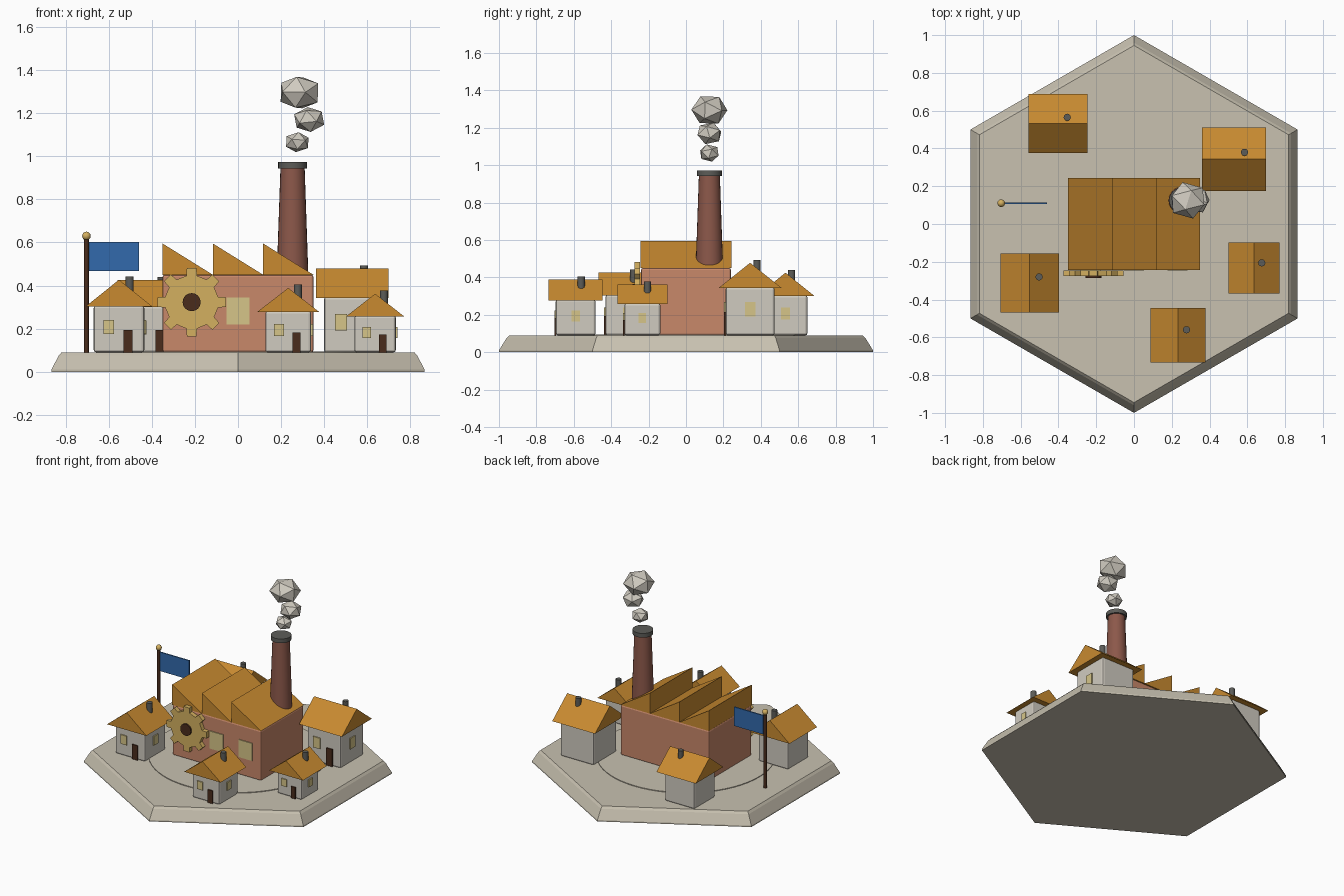
import bpy, bmesh, math
from mathutils import Matrix, Vector

cube = bpy.data.objects.get("Cube")
if cube:
    bpy.data.objects.remove(cube, do_unlink=True)


def material(name, rgb):
    """Flat colour from sRGB bytes, stored as linear."""
    lin = [((c / 255 + 0.055) / 1.055) ** 2.4 for c in rgb] + [1]
    m = bpy.data.materials.new(name)
    m.use_nodes = True
    m.diffuse_color = lin
    m.node_tree.nodes["Principled BSDF"].inputs["Base Color"].default_value = lin
    return m


stone = material("stone", (200, 193, 176))
plaster = material("plaster", (208, 203, 192))
roof_tile = material("roof_tile", (200, 138, 48))
brick = material("brick", (200, 136, 106))
chimney_brick = material("chimney_brick", (140, 88, 74))
iron = material("iron", (92, 92, 88))
brass = material("brass", (212, 176, 96))
wood = material("dark_wood", (74, 44, 28))
glass = material("lit_window", (214, 197, 136))
cloth = material("blue_cloth", (50, 106, 172))


def finish(name, bm, mat, loc=(0, 0, 0), smooth=False):
    bmesh.ops.recalc_face_normals(bm, faces=bm.faces)
    me = bpy.data.meshes.new(name)
    bm.to_mesh(me)
    bm.free()
    me.materials.append(mat)
    ob = bpy.data.objects.new(name, me)
    ob.location = loc
    bpy.context.collection.objects.link(ob)
    if smooth:
        bpy.ops.object.select_all(action="DESELECT")
        ob.select_set(True)
        bpy.context.view_layer.objects.active = ob
        bpy.ops.object.shade_smooth_by_angle(angle=math.radians(35))
    return ob


def box(name, mat, center, size, bevel=0):
    bm = bmesh.new()
    bmesh.ops.create_cube(bm, size=1)
    bmesh.ops.scale(bm, vec=size, verts=bm.verts)
    if bevel:
        bmesh.ops.bevel(bm, geom=bm.edges[:], offset=bevel, segments=2,
                        profile=0.5, affect="EDGES")
    return finish(name, bm, mat, center)


def cylinder(name, mat, base, r1, r2, height, sides=24, rot=None):
    """Cone or cylinder standing on its base point."""
    bm = bmesh.new()
    bmesh.ops.create_cone(bm, cap_ends=True, segments=sides, radius1=r1, radius2=r2,
                          depth=height, matrix=Matrix.Translation((0, 0, height / 2)))
    if rot:
        bmesh.ops.transform(bm, matrix=rot, verts=bm.verts)
    return finish(name, bm, mat, base, smooth=True)


def prism(name, mat, profile, depth, loc, turn=0):
    """XZ profile extruded along Y, centred, then turned about Z."""
    bm = bmesh.new()
    face = bm.faces.new([bm.verts.new((x, -depth / 2, z)) for x, z in profile])
    out = bmesh.ops.extrude_face_region(bm, geom=[face])
    moved = [v for v in out["geom"] if isinstance(v, bmesh.types.BMVert)]
    bmesh.ops.translate(bm, vec=(0, depth, 0), verts=moved)
    bmesh.ops.rotate(bm, matrix=Matrix.Rotation(turn, 3, "Z"), verts=bm.verts)
    return finish(name, bm, mat, loc)


# Hexagonal base with sloping sides and a softened rim
GROUND = 0.09
bm = bmesh.new()
rings = []
for radius, z in ((1, 0), (1, 0.01), (0.96, 0.075), (0.945, GROUND)):
    rings.append([bm.verts.new((radius * math.sin(i * math.pi / 3),
                                radius * math.cos(i * math.pi / 3), z)) for i in range(6)])
for low, high in zip(rings, rings[1:]):
    for i in range(6):
        j = (i + 1) % 6
        bm.faces.new((low[i], low[j], high[j], high[i]))
bm.faces.new(rings[0])
bm.faces.new(rings[-1])
finish("hexagon_base", bm, stone)
cylinder("plaza", stone, (0, 0, GROUND - 0.01), 0.58, 0.58, 0.015, 64)

# Factory hall with sawtooth roof and front windows
EAVE = 0.45
box("factory_hall", brick, (0, 0, (GROUND + EAVE) / 2), (0.7, 0.48, EAVE - GROUND), 0.01)
tooth = 0.7 / 3
for i in range(3):
    prism(f"sawtooth_roof_{i + 1}", roof_tile, [(0, 0), (tooth, 0), (0, 0.145)],
          0.485, (-0.35 + i * tooth, 0, EAVE))
    box(f"factory_window_{i + 1}", glass, ((i - 1) * 0.23, -0.242, 0.282), (0.105, 0.009, 0.125))

# Tall chimney with its rim
cylinder("tall_chimney", chimney_brick, (0.253, 0.125, EAVE - 0.02), 0.074, 0.056, 0.52)
cylinder("chimney_rim", iron, (0.253, 0.125, 0.942), 0.067, 0.067, 0.03)

# Faceted smoke puffs
puffs = ((0.275, 1.065, 0.06, 0.4), (0.33, 1.17, 0.076, 1.3), (0.285, 1.295, 0.105, 2.3))
for i, (x, z, r, spin) in enumerate(puffs):
    bm = bmesh.new()
    bmesh.ops.create_icosphere(bm, subdivisions=1, radius=r)
    spin_matrix = Matrix.Rotation(spin, 3, "Z") @ Matrix.Rotation(spin * 0.7, 3, "X")
    bmesh.ops.rotate(bm, matrix=spin_matrix, verts=bm.verts)
    bmesh.ops.scale(bm, vec=(1, 0.95, 0.8), verts=bm.verts)
    finish(f"smoke_puff_{i + 1}", bm, plaster, (x, 0.125, z))

# Cog on the front wall
outline = []
for i in range(8):
    a = i * math.pi / 4
    for r, offset in ((0.125, -0.2), (0.16, -0.14), (0.16, 0.14), (0.125, 0.2)):
        outline.append((r * math.cos(a + offset), r * math.sin(a + offset)))
prism("cog", brass, outline, 0.03, (-0.215, -0.26, 0.323))
cylinder("cog_hub", wood, (-0.215, -0.245, 0.323), 0.042, 0.042, 0.04, 16,
         Matrix.Rotation(math.pi / 2, 4, "X"))

# Flag and pole
cylinder("flag_pole", wood, (-0.703, 0.11, GROUND), 0.011, 0.011, 0.53, 12)
box("flag", cloth, (-0.575, 0.11, 0.535), (0.23, 0.009, 0.135))
bm = bmesh.new()
bmesh.ops.create_uvsphere(bm, u_segments=16, v_segments=8, radius=0.02)
finish("pole_ball", bm, brass, (-0.703, 0.11, 0.63), smooth=True)


def house(name, x, y, width, height, rise, ridge_along_x):
    top = GROUND + height
    front, side = y - width / 2, x + width / 2
    box(name + "_walls", plaster, (x, y, GROUND + height / 2), (width, width, height), 0.012)
    half = width / 2 + 0.038
    prism(name + "_roof", roof_tile, [(-half, 0), (half, 0), (0, rise)], half * 2,
          (x, y, top - 0.005), math.pi / 2 if ridge_along_x else 0)
    cylinder(name + "_flue", iron, (x + 0.21 * width, y + 0.14 * width, top + rise - 0.07),
             0.019, 0.019, 0.08, 12)
    box(name + "_door", wood, (x + 0.18 * width, front - 0.003, GROUND + 0.24 * height),
        (0.18 * width, 0.0095, 0.48 * height))
    pane, z = 0.21 * width, GROUND + 0.54 * height
    box(name + "_front_window", glass, (x - 0.2 * width, front - 0.003, z),
        (pane, 0.0095, 0.3 * height))
    box(name + "_side_window", glass, (side + 0.003, y, z), (0.0095, pane, 0.3 * height))


# Five houses around the plaza
house("front_right_house", -0.552, -0.313, 0.235, 0.217, 0.125, False)
house("front_left_house", 0.233, -0.59, 0.213, 0.192, 0.112, False)
house("left_house", 0.636, -0.233, 0.193, 0.172, 0.105, False)
house("back_left_house", 0.53, 0.343, 0.262, 0.258, 0.135, True)
house("back_right_house", -0.403, 0.532, 0.235, 0.215, 0.125, True)
